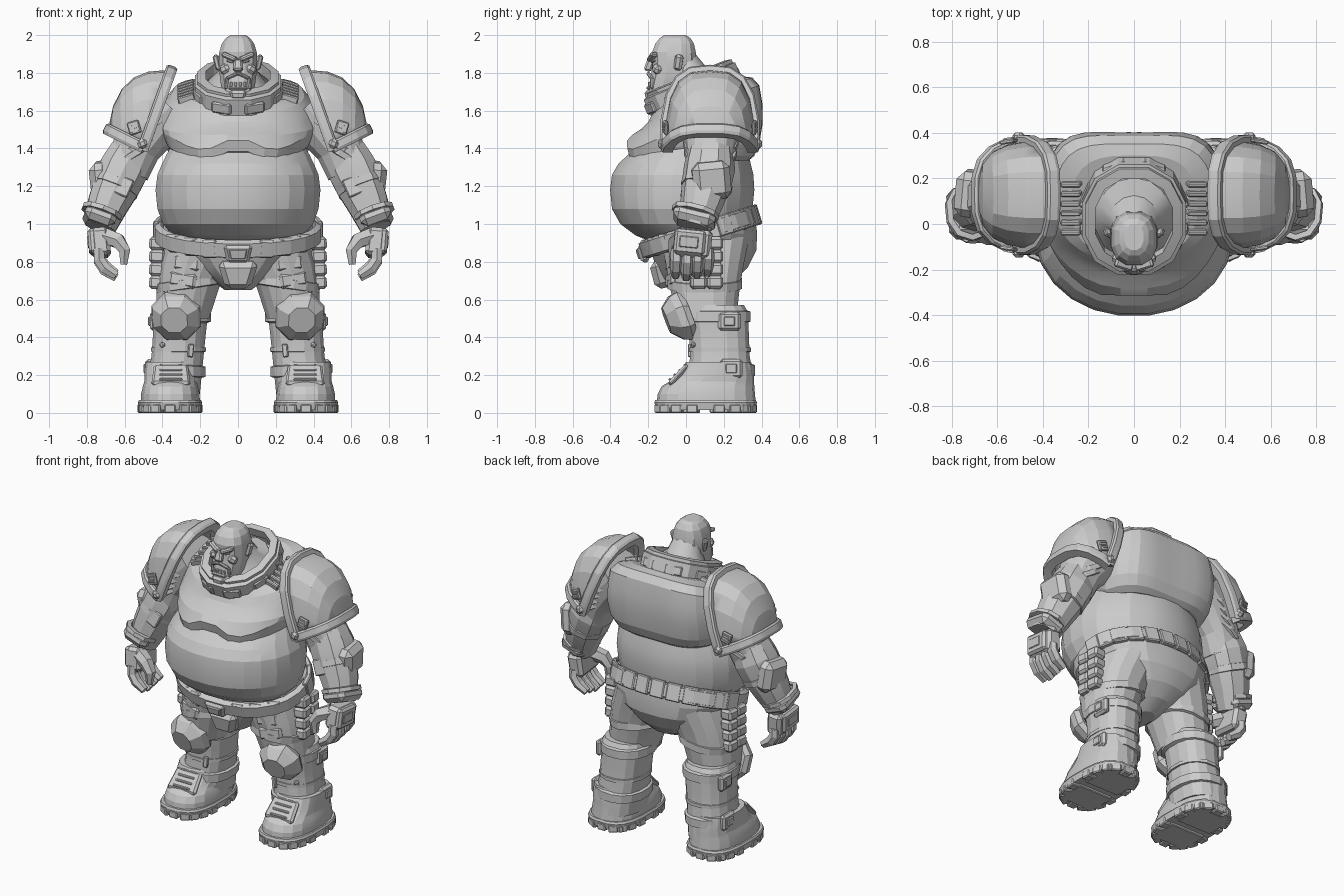
import bpy, bmesh, math
from mathutils import Vector, Matrix, Euler

grey = bpy.data.materials.new("plain_grey")
grey.diffuse_color = (0.6, 0.6, 0.6, 1)


def finish(name, bm, mirror=False, smooth=14, solid=0):
    bmesh.ops.recalc_face_normals(bm, faces=bm.faces)
    me = bpy.data.meshes.new(name)
    bm.to_mesh(me)
    bm.free()
    me.materials.append(grey)
    ob = bpy.data.objects.new(name, me)
    bpy.context.collection.objects.link(ob)
    if solid:
        m = ob.modifiers.new("thick", 'SOLIDIFY')
        m.thickness = solid
    if mirror:
        ob.modifiers.new("mirror", 'MIRROR')
    bpy.ops.object.select_all(action='DESELECT')
    ob.select_set(True)
    bpy.context.view_layer.objects.active = ob
    bpy.ops.object.shade_smooth_by_angle(angle=math.radians(smooth))
    return ob


def oval(c, rx, ry, n=16, p=2.0, rot=(0, 0, 0)):
    m = rot if isinstance(rot, Matrix) else Euler(rot).to_matrix()
    pts = []
    for i in range(n):
        t = 2 * math.pi * (i + 0.5) / n
        a, b = math.cos(t), math.sin(t)
        pts.append(Vector(c) + m @ Vector((rx * math.copysign(abs(a) ** (2 / p), a),
                                           ry * math.copysign(abs(b) ** (2 / p), b), 0)))
    return pts


def loft(name, rings, closed=False, **kw):
    bm = bmesh.new()
    vs = [[bm.verts.new(p) for p in r] for r in rings]
    n = len(vs[0])
    for a, b in zip(vs, vs[1:] + (vs[:1] if closed else [])):
        for i in range(n):
            bm.faces.new((a[i], a[(i + 1) % n], b[(i + 1) % n], b[i]))
    if not closed:
        bm.faces.new(vs[0])
        bm.faces.new(vs[-1])
    return finish(name, bm, **kw)


def body(name, rows, n=20, p=2.3, cx=0, warp=None, **kw):
    """Stack of level ovals: rows of z, half width, front y, back y."""
    rings = [oval((cx, (f + b) / 2, z), w, (b - f) / 2, n, p) for z, w, f, b in rows]
    if warp:
        for r in rings:
            for v in r:
                warp(v)
    return loft(name, rings, **kw)


def limb(name, pts, n=12, p=2.2, mirror=True, **kw):
    """Tube through points of x, y, z, radius, square to its path."""
    P = [Vector(q[:3]) for q in pts]
    rings = []
    for i, q in enumerate(pts):
        d = (P[min(i + 1, len(P) - 1)] - P[max(i - 1, 0)]).normalized()
        x = Vector((0, 1, 0)).cross(d).normalized()
        m = Matrix((x, d.cross(x), d)).transposed()
        rings.append(oval(P[i], q[3], q[3], n, p, m))
    return loft(name, rings, mirror=mirror, **kw)


def band(name, c, rx, ry, h, t, rot=(0, 0, 0), n=16, p=2.2, **kw):
    m = Euler(rot).to_matrix()
    prof = ((-0.01, -h), (t, -h * 0.75), (t, h * 0.75), (-0.01, h))
    return loft(name, [oval(Vector(c) + m @ Vector((0, 0, z)), rx + o, ry + o, n, p, rot)
                       for o, z in prof], closed=True, **kw)


def box(name, c, size, rot=(0, 0, 0), bevel=0.012, mirror=True, taper=1.0):
    bm = bmesh.new()
    bmesh.ops.create_cube(bm, size=1)
    for v in bm.verts:
        k = taper if v.co.z < 0 else 1
        v.co = Vector((v.co.x * size[0] * k, v.co.y * size[1], v.co.z * size[2]))
    if bevel:
        bmesh.ops.bevel(bm, geom=bm.edges[:], offset=bevel, segments=1, affect='EDGES')
    bmesh.ops.transform(bm, matrix=Matrix.Translation(c) @ Euler(rot).to_matrix().to_4x4(), verts=bm.verts)
    return finish(name, bm, mirror)


# Torso: belly, then chest with two drooping lobes and a top sloping to the front
body("belly", [(0.9, .30, -.17, .28), (.94, .35, -.27, .32), (1.0, .40, -.35, .34), (1.08, .43, -.395, .355),
               (1.18, .44, -.405, .365), (1.26, .43, -.395, .36), (1.32, .405, -.36, .345), (1.37, .38, -.305, .335),
               (1.44, .34, -.23, .32)], n=24, p=2.1)


def droop(v):
    q = min(1, (v.x / .41) ** 2)
    if v.y > 0.1:
        v.y = min(.405, .1 + (v.y - .1) * (1 + .45 * q))
    else:
        v.y = .1 + (v.y - .1) * (1 - .2 * q)
        lobe = math.sin(min(1, abs(v.x) / .38) * math.pi)
        k = min(1, max(0, (1.52 - v.z) / .08))
        v.z += k * (0.06 - 0.085 * lobe)
        v.y -= k * 0.035 * lobe
    v.z += 0.36 * min(1, max(0, (v.z - 1.46) / .2)) * (v.y - 0.1)


body("chest", [(1.335, .34, -.25, .33), (1.36, .375, -.285, .36), (1.42, .40, -.30, .385), (1.50, .41, -.28, .40),
               (1.575, .40, -.235, .40), (1.64, .385, -.20, .385), (1.685, .35, -.18, .35), (1.71, .28, -.16, .30)],
     n=32, p=2.4, warp=droop)

# Collar, inner ring and neck
tilt = (0.39, 0, 0)
tm = Euler(tilt).to_matrix()
band("collar", (0, .035, 1.715), .195, .23, .06, .04, tilt, 12, mirror=False)
band("collar_lip", (0, .025, 1.76), .185, .215, .03, .035, tilt, 12, mirror=False)
for i in range(8):
    a = math.pi * 2 * (i + .5) / 8
    p = Vector((0, .035, 1.705)) + tm @ Vector((.226 * math.cos(a), .259 * math.sin(a), 0))
    box("collar_block", p, (.025, .11, .06), (tm @ Euler((0, 0, a)).to_matrix()).to_euler(), .008, False)
loft("neck", [oval((0, .03, 1.68), .19, .215, 14, 2, tilt), oval((0, .05, 1.75), .16, .165, 14, 2, tilt),
              oval((0, .02, 1.81), .105, .105, 14), oval((0, -.03, 1.9), .08, .08, 14)], smooth=30)
for i in range(6):
    box("collar_vent", (.27, -.03 + i * .042, 1.65 + i * .014), (.09, .022, .07), (.3, .3, 0), .005)

# Head and face
body("head", [(1.65, .045, -.20, -.12), (1.68, .072, -.21, -.04), (1.73, .092, -.20, .03), (1.79, .10, -.188, .06),
              (1.86, .105, -.178, .06), (1.91, .102, -.182, .055), (1.955, .088, -.165, .045), (1.985, .065, -.14, .025),
              (2.0, .042, -.115, .0)], n=12, p=2.5)
box("brow", (.045, -.178, 1.885), (.085, .04, .026), (0, -.4, .3), .008)
box("eye", (.042, -.172, 1.862), (.035, .02, .014), (0, -.3, .25), .004)
box("cheek", (.068, -.152, 1.82), (.055, .045, .05), (0, .5, .5), .014)
box("nose", (0, -.195, 1.84), (.04, .04, .065), (-.35, 0, 0), .01, False, 1.35)
box("upper_lip", (.03, -.191, 1.785), (.066, .022, .018), (0, .4, .3), .006)
box("lip_side", (.06, -.178, 1.745), (.018, .022, .06), (0, -.1, .4), .006)
box("lower_lip", (0, -.198, 1.72), (.10, .022, .018), (0, 0, 0), .006, False)
for x in (.012, .036):
    box("tooth", (x, -.195, 1.74), (.016, .014, .026), (0, 0, 0), .003)
box("chin", (0, -.195, 1.685), (.095, .045, .05), (.2, 0, 0), .014, False, .8)
box("ear", (.112, -.04, 1.855), (.03, .045, .085), (-.2, .15, -.3), .012, True, .7)

# Shoulder shells: rounded dome cut by an inner and a lower plane
bm = bmesh.new()
bmesh.ops.create_uvsphere(bm, u_segments=20, v_segments=12, radius=1)
for v in bm.verts:
    c = v.co.normalized()
    c /= sum(abs(k) ** 2.4 for k in c) ** (1 / 2.4)
    y = math.copysign(abs(c.x) ** .75, c.x)
    v.co = Vector((.40 + .288 * c.z, .127 + .24 * y, 1.42 + .393 * c.y))
cuts = [(Vector((.34, 0, 1.84)), Vector((.42, 0, .15)).normalized()),
        (Vector((.50, 0, 1.40)), Vector((-.11, 0, .22)).normalized())]
for co, no in cuts:
    bmesh.ops.bisect_plane(bm, geom=bm.verts[:] + bm.edges[:] + bm.faces[:], plane_co=co, plane_no=no, clear_inner=True)
edges = [[v.co.copy() for v in bm.verts if abs((v.co - co).dot(no)) < 1e-4] for co, no in cuts]
finish("shoulder_shell", bm, True, 14, .03)
edges[0].sort(key=lambda p: math.atan2(p.z - 1.3, p.y - .13))
edges[1].sort(key=lambda p: math.atan2(p.x - .35, p.y - .13))
for pts, (co, no), mid, name in zip(edges, cuts, (Vector((.46, .13, 1.5)), Vector((.45, .13, 1.4))),
                                    ("shoulder_inner_rim", "shoulder_lower_rim")):
    rings = []
    for p in pts:
        o = p - mid
        o = (o - no * o.dot(no)).normalized()
        rings.append([p + o * a + no * b for a, b in
                      ((-.035, -.02), (.02, -.025), (.028, -.01), (.028, .025), (.018, .035), (-.035, .035))])
    loft(name, rings, mirror=True)
for y, s in ((-.115, 1), (.37, -1)):
    box("shoulder_bolt", (.505, y - s * .012, 1.425), (.05, .04, .05), (0, .4, 0), .014)
    box("shoulder_vent", (.55, y + s * .008, 1.51), (.065, .02, .07), (0, .3, s * .15), .006)
    for k in (-1, 0, 1):
        box("vent_slat", (.55, y - s * .003, 1.51 + k * .018), (.045, .012, .008), (0, .3, s * .15), 0)

# Arms: ribbed sleeve, forearm, elbow plate, cuff
limb("upper_arm", [(.36, .13, 1.62, .16), (.46, .13, 1.52, .155), (.54, .13, 1.40, .132), (.585, .12, 1.27, .115)], 14)
for i in range(4):
    band("arm_rib", (.445 + i * .03, .13, 1.53 - i * .05), .142 - i * .006, .145 - i * .006, .02, .014, (0, .55, 0), 14, mirror=True)
limb("forearm", [(.56, .13, 1.385, .12), (.60, .125, 1.30, .136), (.637, .11, 1.22, .132),
                 (.69, .08, 1.10, .112), (.73, .045, .98, .085)], 10)
band("forearm_strap", (.645, .11, 1.205), .122, .126, .025, .01, (-.2, -.4, 0), 10, mirror=True)
box("elbow_plate", (.723, .135, 1.23), (.11, .20, .20), (.1, .10, .1), .035)
box("forearm_panel", (.61, -.01, 1.2), (.09, .02, .10), (-.2, -.4, .1), .006)
box("wrist_cuff", (.733, .045, 1.03), (.17, .225, .085), (-.25, -.35, 0), .03)
band("wrist_ring", (.722, .05, 1.06), .096, .112, .016, .015, (-.25, -.35, 0), 10, mirror=True)

# Hands
box("palm", (.728, .035, .90), (.10, .20, .15), (-.1, .1, 0), .02)
box("hand_plate", (.77, .02, .905), (.045, .165, .13), (-.1, .08, 0), .014)
box("hand_inset", (.791, .015, .905), (.012, .10, .06), (-.1, .08, 0), .004)
for i in range(4):
    y = -.05 + i * .056
    d = .012 * abs(i - 1)
    limb("finger", [(.735, y, .87, .030), (.735, y, .80 + d, .033), (.705, y - .003, .755 + d, .033),
                    (.645, y - .005, .715 + d, .024)], 6)
limb("thumb", [(.70, -.02, .935, .048), (.635, -.05, .91, .044), (.60, -.06, .86, .034), (.605, -.06, .785, .02)], 6)

# Hips, belt and pouches
body("hips", [(.65, .07, -.08, .16), (.70, .14, -.13, .26), (.77, .24, -.16, .33), (.86, .35, -.19, .375),
              (.95, .40, -.19, .38), (1.02, .40, -.15, .37)])
bt = (.30, 0, 0)
bmx = Euler(bt).to_matrix()
band("belt", (0, .07, .955), .42, .305, .05, .022, bt, 24, mirror=False)
for i in range(12):
    a = math.pi * (.06 + i * .88 / 11)
    p = Vector((0, .07, .955)) + bmx @ Vector((.432 * math.cos(a), .318 * math.sin(a), 0))
    f = math.atan2(math.sin(a) / .325, math.cos(a) / .438)
    box("belt_pouch", p, (.03, .092, .11), (bmx @ Euler((0, 0, f)).to_matrix()).to_euler(), .006, False)
for x, y in ((.15, -.21), (.25, -.17), (.34, -.11)):
    box("belt_plate", (x, y, .955 + .31 * (y - .07)), (.08, .03, .10), (.3, 0, x * 1.7), .01)
box("buckle", (0, -.225, .845), (.16, .05, .10), (.3, 0, 0), .018, False, .75)
box("buckle_face", (0, -.25, .841), (.10, .02, .055), (.3, 0, 0), .006, False, .8)
box("groin_plate", (0, -.13, .735), (.22, .10, .15), (.25, 0, 0), .03, False, .6)
for i in range(4):
    for y in (.065, .152):
        box("hip_pouch", (.425, y, .69 + i * .069), (.085, .085, .069), (0, -.04, .1), .014)

# Legs
loft("thigh", [oval(c[:3], c[3], c[4], 16, 2.3) for c in
               ((.17, .1, .93, .20, .24), (.225, .1, .79, .19, .21), (.265, .1, .66, .167, .187), (.295, .11, .50, .145, .16))], mirror=True)
loft("shin", [oval(c[:3], c[3], c[4], 16, 2.4) for c in
              ((.30, .155, .57, .14, .155), (.305, .165, .53, .15, .168), (.31, .175, .42, .142, .16),
               (.32, .18, .30, .14, .16), (.335, .18, .20, .145, .175), (.345, .18, .10, .145, .18))], mirror=True)
band("thigh_strap", (.255, .1, .685), .168, .185, .03, .016, (0, .15, 0), 16, mirror=True)
band("knee_strap", (.30, .165, .51), .147, .165, .035, .014, mirror=True)
band("calf_strap", (.315, .18, .335), .138, .158, .014, .01, mirror=True)
band("ankle_strap", (.33, .18, .225), .145, .172, .035, .016, (0, -.05, 0), mirror=True)
box("thigh_box", (.29, -.07, .705), (.15, .05, .08), (0, -.15, .25), .015)
box("thigh_pocket", (.27, -.08, .795), (.14, .04, .08), (0, -.1, .2), .012)
for x, y, z in ((.447, .23, .485), (.47, .24, .235)):
    box("strap_buckle", (x, y, z), (.04, .12, .10), (0, 0, 0), .014)
    box("strap_buckle_face", (x + .02, y, z), (.018, .06, .05), (0, 0, 0), .005)
# Knee pads lean forward at the top
side = Euler((math.pi / 2 + .35, 0, .1)).to_matrix()
loft("knee_pad", [oval((.328 + d * .1, y, z), rx, rz, 8, 2.1, side) for y, z, rx, rz, d in
                  ((.02, .52, .12, .125, 0), (-.01, .512, .14, .144, 0), (-.05, .502, .13, .13, .03),
                   (-.105, .49, .075, .075, .1))], mirror=True)
box("shin_slot", (.25, .022, .33), (.03, .02, .07), (0, -.1, -.2), .005)
box("shin_stud", (.40, .04, .36), (.028, .025, .028), (0, .7, .3), .008)

# Boots
body("boot", [(.05, .158, -.155, .37), (.10, .157, -.15, .365), (.14, .148, -.13, .362), (.165, .14, -.09, .36),
              (.20, .14, -.045, .36), (.27, .135, .0, .345)], 18, 2.5, .358, mirror=True)
body("sole", [(.015, .165, -.16, .37), (.055, .172, -.17, .378), (.068, .165, -.165, .372)], 20, 2.8, .36, mirror=True)
for i in range(18):
    a = 2 * math.pi * (i + .5) / 18
    c, s = math.cos(a), math.sin(a)
    p = (.36 + .146 * math.copysign(abs(c) ** .72, c), .104 + .247 * math.copysign(abs(s) ** .72, s), .023)
    box("tread", p, (.05, .06, .046), (0, 0, math.atan2(s / .25, c / .148)), .006)
box("tread_toe", (.36, -.02, .02), (.25, .19, .04), bevel=.005)
box("tread_heel", (.36, .23, .02), (.25, .21, .04), bevel=.005)
box("boot_tongue", (.355, -.04, .20), (.18, .03, .14), (-.75, 0, 0), .012, True, 1.15)
for i in range(4):
    box("boot_lace", (.355, -.083 + i * .026, .175 + i * .025), (.12, .018, .014), (-.75, 0, 0), .004)
